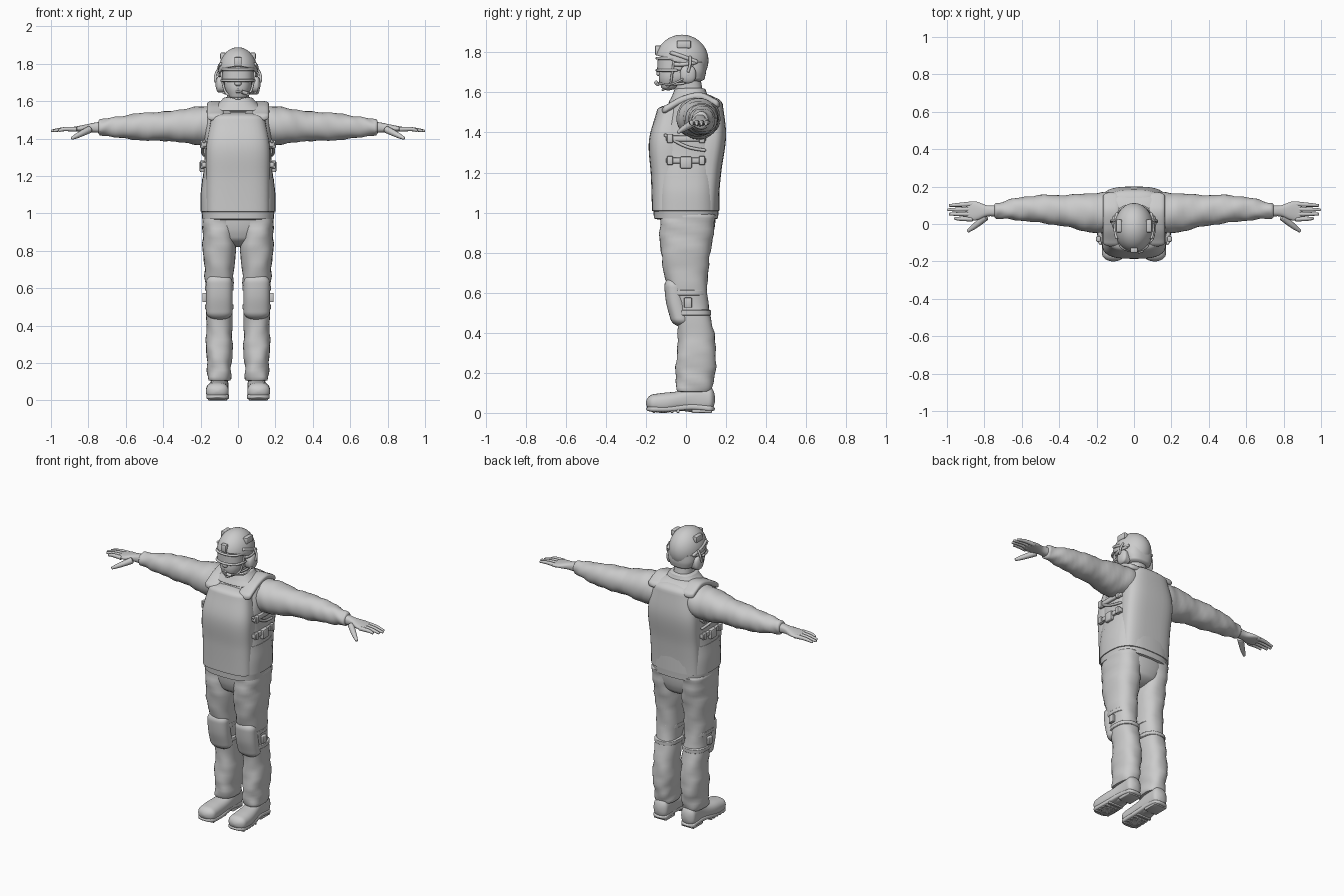
import bpy, bmesh, math
from mathutils import Vector, Matrix

default = bpy.data.objects.get("Cube")
if default:
    bpy.data.objects.remove(default, do_unlink=True)

shade = 0.6
grey = bpy.data.materials.new("plain grey")
grey.use_nodes = True
grey.diffuse_color = (shade, shade, shade, 1)
grey.node_tree.nodes["Principled BSDF"].inputs["Base Color"].default_value = (shade, shade, shade, 1)
parts = []


def finish(name, bm, mirror=False):
    """Turn a bmesh into an object, optionally mirrored across the body."""
    bmesh.ops.recalc_face_normals(bm, faces=bm.faces)
    mesh = bpy.data.meshes.new(name)
    bm.to_mesh(mesh)
    bm.free()
    mesh.materials.append(grey)
    obj = bpy.data.objects.new(name, mesh)
    bpy.context.collection.objects.link(obj)
    if mirror:
        obj.modifiers.new("mirror", "MIRROR")
    parts.append(obj)
    return obj


def spline(values, s):
    """Value at s along a smooth curve through evenly spaced values."""
    if not isinstance(values, list):
        return values
    last = len(values) - 1
    i = min(int(s * last), last - 1)
    t = s * last - i
    a, b = values[i], values[i + 1]
    leave = (b - values[max(i - 1, 0)]) / 2
    arrive = (values[min(i + 2, last)] - a) / 2
    blend = t * t * (3 - 2 * t)
    return a * (1 - blend) + b * blend + leave * (t * (1 - t) ** 2) - arrive * (t * t * (1 - t))


def stations(count):
    """Steps from start to end, packed closer at both ends."""
    return [(1 - math.cos(math.pi * k / count)) / 2 for k in range(count + 1)]


def rounding(distance, length):
    """Radius factor that closes an end like a dome."""
    gap = min(max(1 - distance / length, 0), 1)
    return max(math.sqrt(1 - gap * gap), 0.1)


def skin_rings(name, rings, mirror):
    bm = bmesh.new()
    loops = [[bm.verts.new(p) for p in ring] for ring in rings]
    for low, high in zip(loops, loops[1:]):
        for i in range(len(low)):
            bm.faces.new((low[i - 1], low[i], high[i], high[i - 1]))
    bm.faces.new(loops[0])
    bm.faces.new(loops[-1])
    return finish(name, bm, mirror)


def loft(name, axis, start, end, u, v, wide, deep, power=2.4, domes=(0.01, 0.01),
         folds=0, mirror=False, sides=32):
    """Oval sections along an axis; centres and radii are constants or profiles."""
    rings = []
    for s in stations(36):
        t = start + (end - start) * s
        scale = rounding(t - start, domes[0]) * rounding(end - t, domes[-1])
        ring = []
        for i in range(sides):
            angle = math.tau * i / sides
            c, n = math.cos(angle), math.sin(angle)
            crease = folds * (math.sin(t * 75 + 3 * n + 2 * c) + math.sin(t * 38 - 4 * c))
            a = spline(u, s) + (spline(wide, s) + crease) * scale * math.copysign(abs(c) ** (2 / power), c)
            b = spline(v, s) + (spline(deep, s) + crease) * scale * math.copysign(abs(n) ** (2 / power), n)
            ring.append({"x": (t, a, b), "y": (a, t, b), "z": (a, b, t)}[axis])
        rings.append(ring)
    return skin_rings(name, rings, mirror)


def tube(name, points, radius, mirror=False, sides=12):
    """Round tube with rounded tips along a smooth path."""
    path = [Vector(p) for p in points]
    rings = []
    for s in stations(18):
        heading = spline(path, min(s + 0.01, 1)) - spline(path, max(s - 0.01, 0))
        turn = heading.to_track_quat("Z", "Y")
        r = spline(radius, s) * rounding(min(s, 1 - s), 0.06)
        angles = [math.tau * k / sides for k in range(sides)]
        rings.append([spline(path, s) + turn @ Vector((r * math.cos(a), r * math.sin(a), 0))
                      for a in angles])
    return skin_rings(name, rings, mirror)


def box(name, centre, size, mirror=False):
    bm = bmesh.new()
    place = Matrix.Translation(centre) @ Matrix.Diagonal((*size, 1))
    bmesh.ops.create_cube(bm, size=1, matrix=place)
    bmesh.ops.bevel(bm, geom=bm.edges[:], offset=min(size) / 4, segments=2, affect="EDGES", profile=0.5)
    return finish(name, bm, mirror)


# Trousers
loft("trouser_leg", "z", 0.1, 1, u=0.1, v=[0.04, 0.05, 0.05, 0.02, 0, 0, 0.01],
     wide=[0.06, 0.07, 0.07, 0.07, 0.08, 0.09, 0.09],
     deep=[0.09, 0.1, 0.09, 0.09, 0.11, 0.13, 0.14], folds=0.0025, mirror=True)
loft("trouser_seat", "z", 0.82, 1, u=0, v=0.01, wide=[0.1, 0.17, 0.19],
     deep=[0.1, 0.13, 0.14], domes=(0.05, 0.01))

# Knee pads with their straps
loft("knee_pad", "z", 0.43, 0.68, u=0.1, v=[-0.02, -0.05, -0.06], wide=0.07, deep=0.05,
     domes=(0.04, 0.05), mirror=True)
for height, shift in ((0.5, 0.03), (0.6, 0.01)):
    loft("knee_strap", "z", height - 0.02, height + 0.02, u=0.1, v=shift, wide=0.077, deep=0.095,
         mirror=True)
box("knee_buckle", (0.18, 0.01, 0.55), (0.02, 0.04, 0.05), mirror=True)

# Boots with heel and treads
loft("boot_upper", "y", -0.2, 0.145, u=[0.11, 0.11, 0.1, 0.1], v=[0.05, 0.05, 0.06, 0.07, 0.07],
     wide=[0.06, 0.06, 0.05, 0.05], deep=[0.04, 0.05, 0.05, 0.07, 0.06], domes=(0.04, 0.03),
     mirror=True)
loft("boot_sole", "y", -0.2, 0.145, u=[0.11, 0.1], v=[0.02, 0.02, 0.03, 0.02],
     wide=[0.06, 0.06, 0.05, 0.05], deep=0.015, power=4, domes=(0.04, 0.03), mirror=True)
box("boot_heel", (0.1, 0.08, 0.01), (0.09, 0.1, 0.02), mirror=True)
for i in range(5):
    box("boot_tread", (0.11, -0.16 + i * 0.03, 0.01), (0.1, 0.015, 0.02), mirror=True)

# Jacket body with sloping shoulders and collar
loft("jacket_body", "z", 0.96, 1.6, u=0, v=[0, 0, 0, 0.01, 0.02, 0.04, 0.05],
     wide=[0.19, 0.2, 0.19, 0.18, 0.18, 0.18, 0.18],
     deep=[0.16, 0.165, 0.165, 0.17, 0.165, 0.14, 0.11], power=2.8, domes=(0.01, 0.06))
loft("jacket_collar", "z", 1.54, 1.625, u=0, v=0.02, wide=[0.16, 0.11, 0.075],
     deep=[0.11, 0.09, 0.075])

# Sleeves
loft("sleeve", "x", 0.1, 0.75, u=[0.06, 0.06, 0.07, 0.08, 0.08, 0.07], v=[1.47, 1.46],
     wide=[0.11, 0.105, 0.085, 0.075, 0.06, 0.04], deep=[0.1, 0.1, 0.08, 0.075, 0.06, 0.04],
     power=2.1, folds=0.002, mirror=True)

# Hands
loft("palm", "x", 0.73, 0.9, u=0.07, v=[1.46, 1.45], wide=[0.03, 0.03, 0.05, 0.05],
     deep=[0.03, 0.02, 0.01], domes=(0.01, 0.02), mirror=True)
for i in range(4):
    root, tip, reach = 0.026 + 0.027 * i, 0.03 + 0.023 * i, 1 - 0.01 * (i - 2) ** 2
    tube("finger", [(0.86, root, 1.45), (0.93, (root + tip) / 2, 1.45), (reach, tip, 1.44)],
         [0.013, 0.011, 0.007], mirror=True)
tube("thumb", [(0.79, 0.04, 1.45), (0.85, -0.01, 1.42), (0.89, -0.04, 1.4)],
     [0.02, 0.015, 0.008], mirror=True)

# Padded vest
loft("vest_front", "z", 1, 1.54, u=0, v=[-0.09, -0.09, -0.09, -0.06], wide=[0.17, 0.17, 0.17, 0.14],
     deep=[0.08, 0.085, 0.095, 0.08], power=3, domes=(0.01, 0.03))
loft("vest_back", "z", 1, 1.58, u=0, v=[0.09, 0.1, 0.12, 0.11], wide=[0.17, 0.17, 0.17, 0.13],
     deep=[0.07, 0.075, 0.08, 0.07], power=3, domes=(0.01, 0.04))
loft("shoulder_strap", "y", -0.12, 0.17, u=0.12, v=[1.51, 1.56, 1.58, 1.54], wide=0.045, deep=0.02,
     power=3, domes=(0.02, 0.02), mirror=True)
loft("waist_band", "z", 1, 1.2, u=0, v=0, wide=[0.2, 0.2, 0.19], deep=0.167, power=2.8)

# Straps, buckles and pouch on both flanks
for height in (1.26, 1.37):
    box("side_strap", (0.18, 0, height), (0.03, 0.2, 0.03), mirror=True)
    for reach in (-0.08, 0.08):
        box("strap_buckle", (0.19, reach, height), (0.025, 0.03, 0.045), mirror=True)
box("side_pouch", (0.19, 0, 1.25), (0.03, 0.06, 0.06), mirror=True)
tube("side_cord", [(0.18, -0.11, 1.39), (0.19, 0, 1.33), (0.18, 0.1, 1.31)], 0.008, mirror=True)

# Head and neck
loft("neck", "z", 1.55, 1.7, u=0, v=[0.02, 0], wide=0.06, deep=0.07)
loft("head", "z", 1.61, 1.84, u=0, v=[-0.09, -0.045, -0.03, -0.02, -0.02],
     wide=[0.04, 0.07, 0.075, 0.08, 0.07], deep=[0.03, 0.09, 0.1, 0.1, 0.09],
     power=2.2, domes=(0.015, 0.04))
loft("nose", "z", 1.68, 1.75, u=0, v=-0.13, wide=[0.02, 0.01], deep=[0.02, 0.01],
     domes=(0.015, 0.01), sides=16)
for height in (1.65, 1.66):
    tube("lip", [(-0.02, -0.12, height), (0, -0.13, height), (0.02, -0.12, height)], 0.006)

# Helmet shell, cut along a rim that drops toward the nape
bm = bmesh.new()
dome = Matrix.Translation((0, -0.02, 1.76)) @ Matrix.Diagonal((0.098, 0.126, 0.122, 1))
bmesh.ops.create_uvsphere(bm, u_segments=40, v_segments=28, radius=1, matrix=dome)
bmesh.ops.bisect_plane(bm, geom=bm.verts[:] + bm.edges[:] + bm.faces[:], plane_co=(0, 0, 1.735),
                       plane_no=(0, 0.35, 1), clear_inner=True)
rim = finish("helmet_shell", bm).modifiers.new("thickness", "SOLIDIFY")
rim.thickness, rim.offset = 0.012, 0
loft("helmet_nape", "z", 1.65, 1.76, u=0, v=[0.04, 0.02], wide=[0.07, 0.09, 0.09],
     deep=[0.05, 0.07, 0.08], domes=(0.02, 0.01))
box("helmet_mount", (0, -0.14, 1.81), (0.04, 0.03, 0.05))
box("helmet_patch", (0.08, -0.01, 1.84), (0.03, 0.07, 0.04), mirror=True)
tube("helmet_rail", [(0.09, -0.08, 1.8), (0.1, -0.02, 1.78), (0.09, 0.06, 1.75)], 0.01, mirror=True)

# Goggles with frame and band
loft("goggles_lens", "z", 1.7, 1.77, u=0, v=-0.06, wide=0.083, deep=0.083, domes=(0.015, 0.01))
for height in (1.71, 1.77):
    tube("goggles_frame", [(side * x, y, height) for side, x, y in (
        (-1, 0.09, -0.04), (-1, 0.07, -0.12), (1, 0, -0.145), (1, 0.07, -0.12), (1, 0.09, -0.04))], 0.007)
tube("goggles_band", [(0.09, -0.06, 1.74), (0.1, -0.01, 1.74), (0.09, 0.05, 1.75)], 0.01, mirror=True)

# Headset with microphone
loft("ear_cup", "x", 0.06, 0.12, u=0.01, v=1.69, wide=0.04, deep=0.045, domes=(0.01, 0.02),
     mirror=True, sides=24)
tube("ear_arm", [(0.1, 0.02, 1.78), (0.12, 0.02, 1.74), (0.12, 0.01, 1.7)], 0.007, mirror=True)
tube("microphone_boom", [(0.11, -0.01, 1.67), (0.1, -0.08, 1.64), (0.03, -0.15, 1.65)], 0.005)
tube("microphone_tip", [(0.05, -0.14, 1.64), (0.02, -0.15, 1.65)], 0.01)

# Chin straps
tube("chin_strap_front", [(0.09, -0.06, 1.76), (0.08, -0.07, 1.69), (0.06, -0.08, 1.64),
                          (0, -0.12, 1.61)], 0.006, mirror=True)
tube("chin_strap_back", [(0.08, 0.04, 1.7), (0.08, 0, 1.65), (0.06, -0.08, 1.64)], 0.006, mirror=True)

# Soft shading with crisp edges
bpy.ops.object.select_all(action="DESELECT")
for part in parts:
    part.select_set(True)
bpy.context.view_layer.objects.active = parts[0]
bpy.ops.object.shade_smooth_by_angle(angle=math.radians(45))
